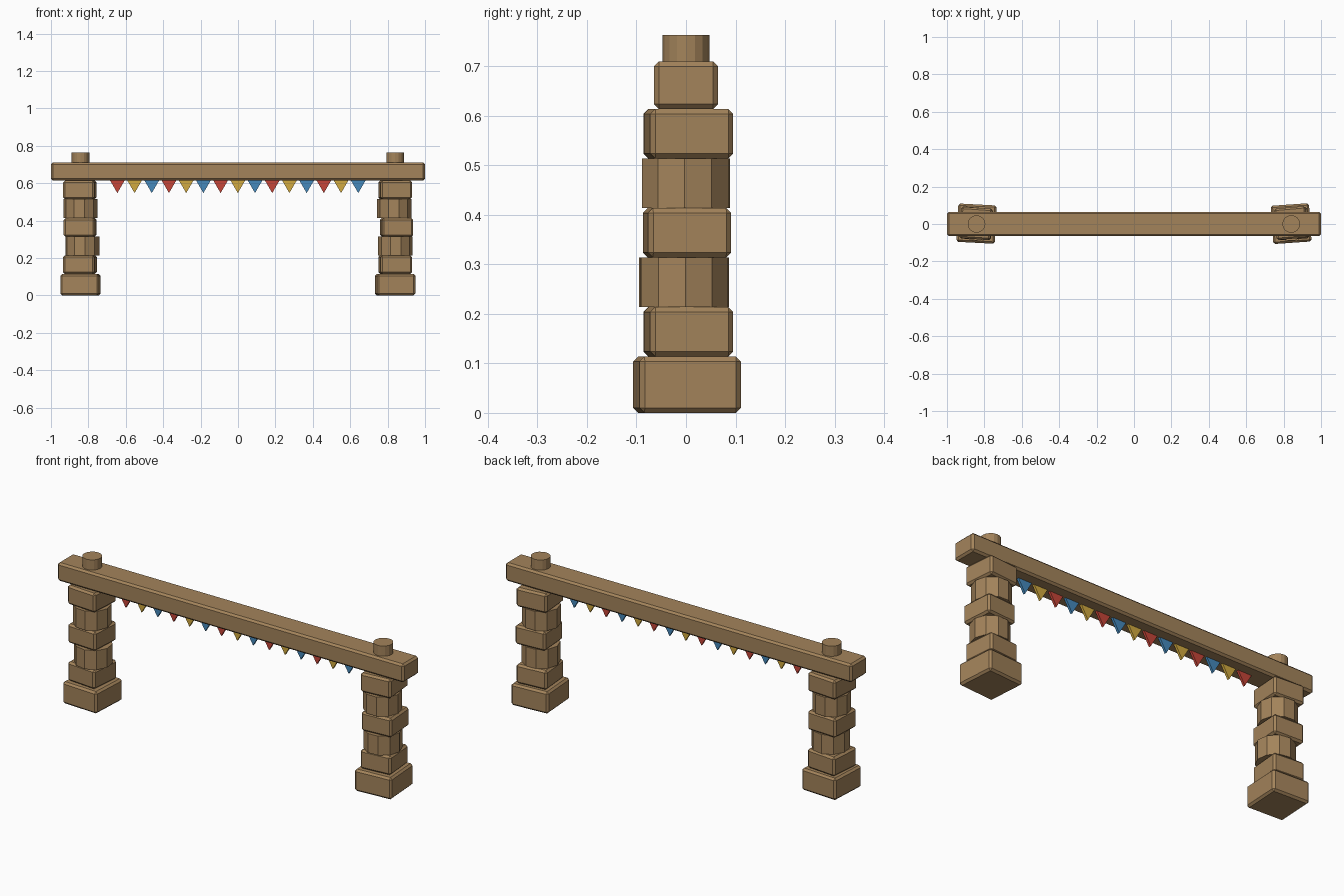
import bpy, bmesh
from math import radians
from mathutils import Matrix

if "Cube" in bpy.data.objects:
    bpy.data.objects.remove(bpy.data.objects["Cube"])


def material(name, rgb):
    m = bpy.data.materials.new(name)
    m.diffuse_color = (*rgb, 1)
    m.use_nodes = True
    m.node_tree.nodes["Principled BSDF"].inputs["Base Color"].default_value = m.diffuse_color
    return m


wood = material("wood", (0.37, 0.23, 0.105))
flag_colours = [material("red", (0.56, 0.06, 0.04)),
                material("yellow", (0.64, 0.40, 0.05)),
                material("blue", (0.06, 0.25, 0.50))]


def finish(name, bm, mat, loc, rot=0):
    mesh = bpy.data.meshes.new(name)
    bmesh.ops.recalc_face_normals(bm, faces=bm.faces)
    bm.to_mesh(mesh)
    bm.free()
    mesh.materials.append(mat)
    ob = bpy.data.objects.new(name, mesh)
    ob.location = loc
    ob.rotation_euler.z = radians(rot)
    bpy.context.collection.objects.link(ob)
    return ob


def block(name, size, loc, rot=0):
    bm = bmesh.new()
    bmesh.ops.create_cube(bm, size=1, matrix=Matrix.Diagonal((*size, 1)))
    bmesh.ops.bevel(bm, geom=bm.edges[:], offset=0.01, segments=1,
                    affect='EDGES', profile=0.5)
    return finish(name, bm, wood, loc, rot)


def drum(name, radius, height, sides, loc, rot=0):
    bm = bmesh.new()
    bmesh.ops.create_cone(bm, cap_ends=True, segments=sides, radius1=radius,
                          radius2=radius, depth=height)
    return finish(name, bm, wood, loc, rot)


# Stacked pillars: per stone (kind, dx, dy, rotation) for the left and right side
stones = {
    "left": [("block", -0.003, 0.004, -5), ("drum", 0.01, -0.004, 8),
             ("block", -0.002, 0.002, -3), ("drum", 0, 0, 14),
             ("block", -0.004, 0.003, -4)],
    "right": [("block", 0, 0.005, 5), ("drum", 0, -0.004, 20),
              ("block", 0.008, 0.002, 4), ("drum", -0.005, 0, 16),
              ("block", 0, 0.005, 5)],
}
for side, x, turn in (("left", -0.842, -3), ("right", 0.84, 4)):
    block(f"{side}_pillar_base", (0.205, 0.205, 0.114), (x, 0.002, 0.057), turn)
    for i, (kind, dx, dy, rot) in enumerate(stones[side]):
        loc = (x + dx, dy, 0.164 + 0.1 * i)
        name = f"{side}_pillar_{kind}_{i + 1}"
        if kind == "block":
            block(name, (0.168, 0.168, 0.1), loc, rot)
        else:
            drum(name, 0.092, 0.1, 10, loc, rot)
    # Peg through the beam
    drum(f"{side}_peg", 0.047, 0.16, 16, (x, 0, 0.683))

# Cross beam
block("cross_beam", (2, 0.13, 0.096), (0, 0, 0.662))

# Row of thin triangular flags
for i in range(15):
    bm = bmesh.new()
    tri = [bm.verts.new(p) for p in
           ((-0.04, -0.006, 0), (0.04, -0.006, 0), (0, -0.006, -0.069))]
    face = bm.faces.new(tri)
    out = bmesh.ops.extrude_face_region(bm, geom=[face])
    for v in out["geom"]:
        if isinstance(v, bmesh.types.BMVert):
            v.co.y += 0.012
    finish(f"flag_{i + 1}", bm, flag_colours[i % 3], (-0.645 + 0.092 * i, 0, 0.616))
